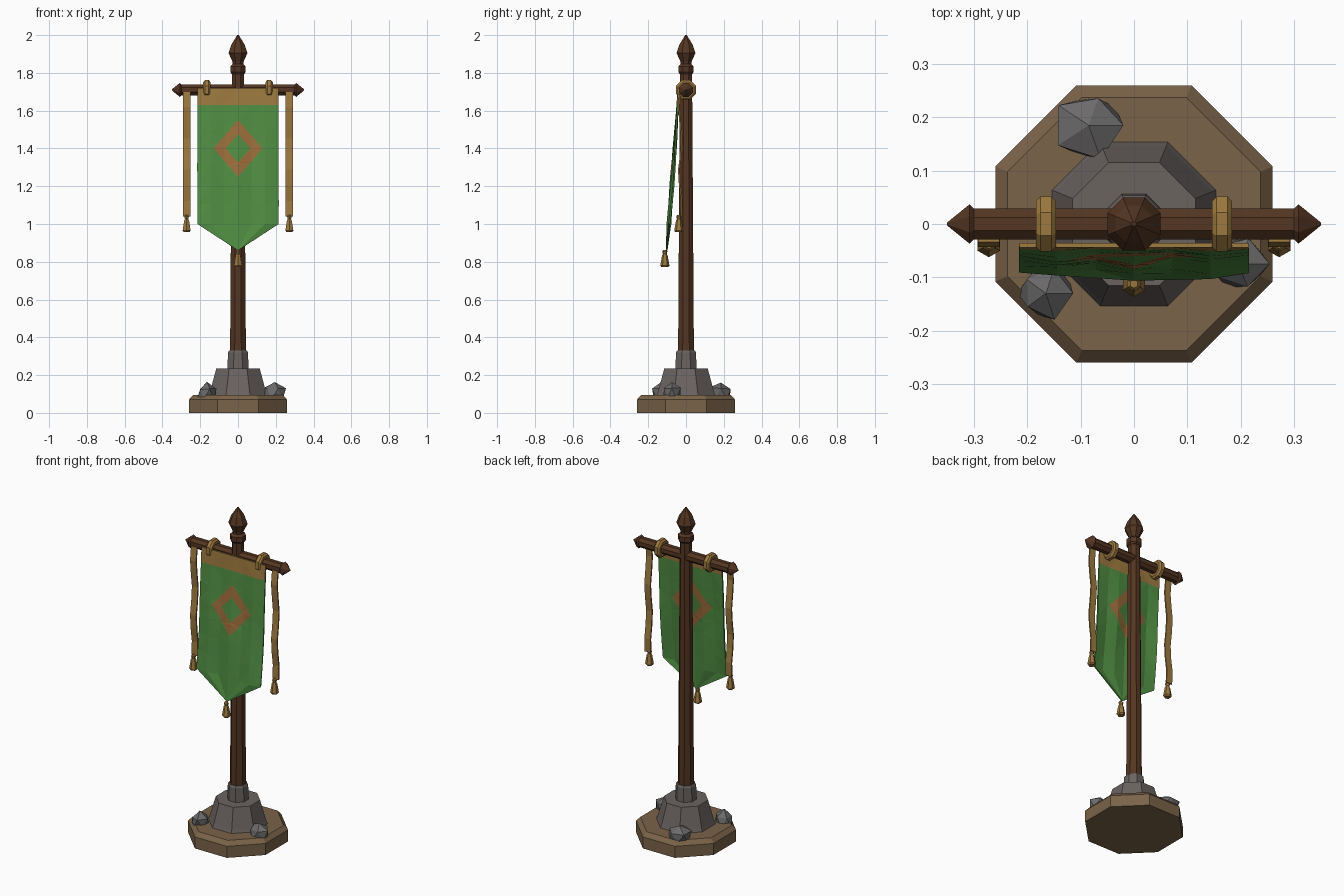
import bpy, bmesh, math, random
from mathutils import Vector

cube = bpy.data.objects.get("Cube")
if cube:
    bpy.data.objects.remove(cube, do_unlink=True)


def material(name, r, g, b):
    m = bpy.data.materials.new(name)
    m.use_nodes = True
    m.diffuse_color = (r, g, b, 1)
    bsdf = m.node_tree.nodes["Principled BSDF"]
    bsdf.inputs["Base Color"].default_value = (r, g, b, 1)
    bsdf.inputs["Roughness"].default_value = 0.9
    return m


WOOD = material("dark wood", 0.09, 0.037, 0.016)
PLINTH = material("tan plinth", 0.195, 0.125, 0.066)
STONE = material("warm stone", 0.145, 0.125, 0.118)
ROCK = material("grey rock", 0.15, 0.145, 0.145)
GREEN = material("green cloth", 0.08, 0.27, 0.055)
GOLD = material("gold trim", 0.34, 0.195, 0.05)
EMBLEM = material("orange emblem", 0.34, 0.155, 0.045)


def finish(name, bm, *mats):
    bmesh.ops.recalc_face_normals(bm, faces=bm.faces)
    mesh = bpy.data.meshes.new(name)
    bm.to_mesh(mesh)
    bm.free()
    for m in mats:
        mesh.materials.append(m)
    obj = bpy.data.objects.new(name, mesh)
    bpy.context.collection.objects.link(obj)
    return obj


def lathe(name, profile, mat, loc=(0, 0, 0), sides=8, along_x=False):
    """Capped faceted solid; radii are measured to the flat sides."""
    bm = bmesh.new()
    rings = []
    for r, h in profile:
        ring = []
        for i in range(sides):
            a = math.tau * (i + 0.5) / sides
            c = r / math.cos(math.pi / sides)
            p = Vector((c * math.cos(a), c * math.sin(a), h))
            if along_x:
                p = Vector((p.z, p.x, p.y))
            ring.append(bm.verts.new(p + Vector(loc)))
        rings.append(ring)
    for lo, hi in zip(rings, rings[1:]):
        for i in range(sides):
            j = (i + 1) % sides
            bm.faces.new((lo[i], lo[j], hi[j], hi[i]))
    bm.faces.new(rings[0][::-1])
    bm.faces.new(rings[-1])
    return finish(name, bm, mat)


# Base, stone footing, pole and finial
lathe("plinth", [(0.26, 0), (0.26, 0.07), (0.237, 0.095)], PLINTH)
lathe("stone_footing", [(0.157, 0.085), (0.147, 0.115), (0.115, 0.235)], STONE)
lathe("stone_collar", [(0.056, 0.23), (0.053, 0.32), (0.047, 0.33)], STONE)
lathe("pole", [(0.042, 0.3), (0.032, 1.81)], WOOD)
lathe("finial", [(0.034, 1.795), (0.041, 1.805), (0.041, 1.835), (0.028, 1.848),
                 (0.03, 1.86), (0.05, 1.905), (0.035, 1.95), (0.004, 2.0)], WOOD)

# Crossbar with pointed ends
BAR_Z = 1.71
half = [(0.029, 0.3), (0.037, 0.308), (0.003, 0.35)]
lathe("crossbar", [(r, -x) for r, x in reversed(half)] + half, WOOD,
      (0, 0, BAR_Z), along_x=True)

# Loose rocks on the plinth
random.seed(4)
for n, (x, y, sx, sy, sz) in enumerate([(-0.085, 0.185, 0.075, 0.068, 0.068),
                                        (-0.165, -0.13, 0.055, 0.055, 0.06),
                                        (0.195, -0.075, 0.068, 0.052, 0.07)]):
    bm = bmesh.new()
    bmesh.ops.create_icosphere(bm, subdivisions=1, radius=1)
    for v in bm.verts:
        v.co *= random.uniform(0.8, 1.12)
        v.co = Vector((v.co.x * sx + x, v.co.y * sy + y, v.co.z * sz + 0.1))
    finish("rock_%d" % (n + 1), bm, ROCK)

# Banner: flat sheet with a pointed hem
W, TOP, HEM, TIP, BAND = 0.215, 1.72, 1.0, 0.86, 1.63
COLS = 6
levels = [TOP, BAND] + [BAND + (HEM - BAND) * i / 6 for i in range(1, 7)]
bm = bmesh.new()
grid = [[bm.verts.new((W * (2 * c / COLS - 1), 0, z)) for c in range(COLS + 1)]
        for z in levels]
for a, b in zip(grid, grid[1:]):
    for c in range(COLS):
        bm.faces.new((a[c], a[c + 1], b[c + 1], b[c]))
tip = bm.verts.new((0, 0, TIP))
for c in range(COLS):
    bm.faces.new((grid[-1][c], grid[-1][c + 1], tip))

# Cut the emblem outlines into the sheet
CZ, EW, EH = 1.4, 0.13, 0.15
for size in (1, 0.5):
    for sx in (1, -1):
        for sz in (1, -1):
            geom = set()
            for f in bm.faces:
                p = f.calc_center_median()
                if abs(p.x) < 0.144 and abs(p.z - CZ) < 0.2:
                    geom.add(f)
                    geom.update(f.edges)
                    geom.update(f.verts)
            bmesh.ops.bisect_plane(bm, geom=list(geom), dist=1e-5,
                                   plane_co=(0, 0, CZ + sz * EH * size),
                                   plane_no=(sx / EW, 0, sz / EH))
for f in bm.faces:
    p = f.calc_center_median()
    d = abs(p.x) / EW + abs(p.z - CZ) / EH
    f.material_index = 1 if p.z > BAND else 2 if 0.5 < d < 1 else 0

# Hang the sheet forward with soft folds
for v in bm.verts:
    t = max(0.0, (TOP - v.co.z) / (TOP - TIP))
    loose = min(1, 2 * t)
    fold = 0.007 * loose * math.cos(v.co.x * math.tau / 0.143)
    ripple = 0.004 * loose * math.sin(9 * v.co.z + 14 * v.co.x)
    v.co.y = -0.04 - 0.062 * t ** 1.15 - fold * (1 - 0.4 * t) + ripple
bmesh.ops.triangulate(bm, faces=bm.faces)
banner = finish("banner", bm, GREEN, GOLD, EMBLEM)
solid = banner.modifiers.new("thickness", "SOLIDIFY")
solid.thickness = 0.008
solid.offset = 0


def tassel(name, x, y, z):
    lathe(name, [(0.007, 0.008), (0.012, 0), (0.009, -0.014), (0.013, -0.022),
                 (0.021, -0.075), (0.016, -0.083)], GOLD, (x, y, z), sides=6)


tassel("hem_tassel", 0, -0.112, 0.855)

# Rings, side ribbons and their tassels
for side, s in (("left", 1), ("right", -1)):
    lathe(side + "_ring", [(0.042, -0.019), (0.052, -0.01), (0.052, 0.01), (0.042, 0.019)],
          GOLD, (s * 0.165, 0, BAR_Z), along_x=True)
    bm = bmesh.new()
    rows = []
    for i in range(9):
        z = 1.7 + (1.04 - 1.7) * i / 8
        y = -0.034 - 0.009 * math.sin(i * 1.5)
        rows.append([bm.verts.new((s * x, y, z)) for x in (0.252, 0.292)])
    for a, b in zip(rows, rows[1:]):
        bm.faces.new((a[0], a[1], b[1], b[0]))
    ribbon = finish(side + "_ribbon", bm, GOLD)
    ribbon.modifiers.new("thickness", "SOLIDIFY").thickness = 0.008
    tassel(side + "_tassel", s * 0.272, -0.038, 1.04)
